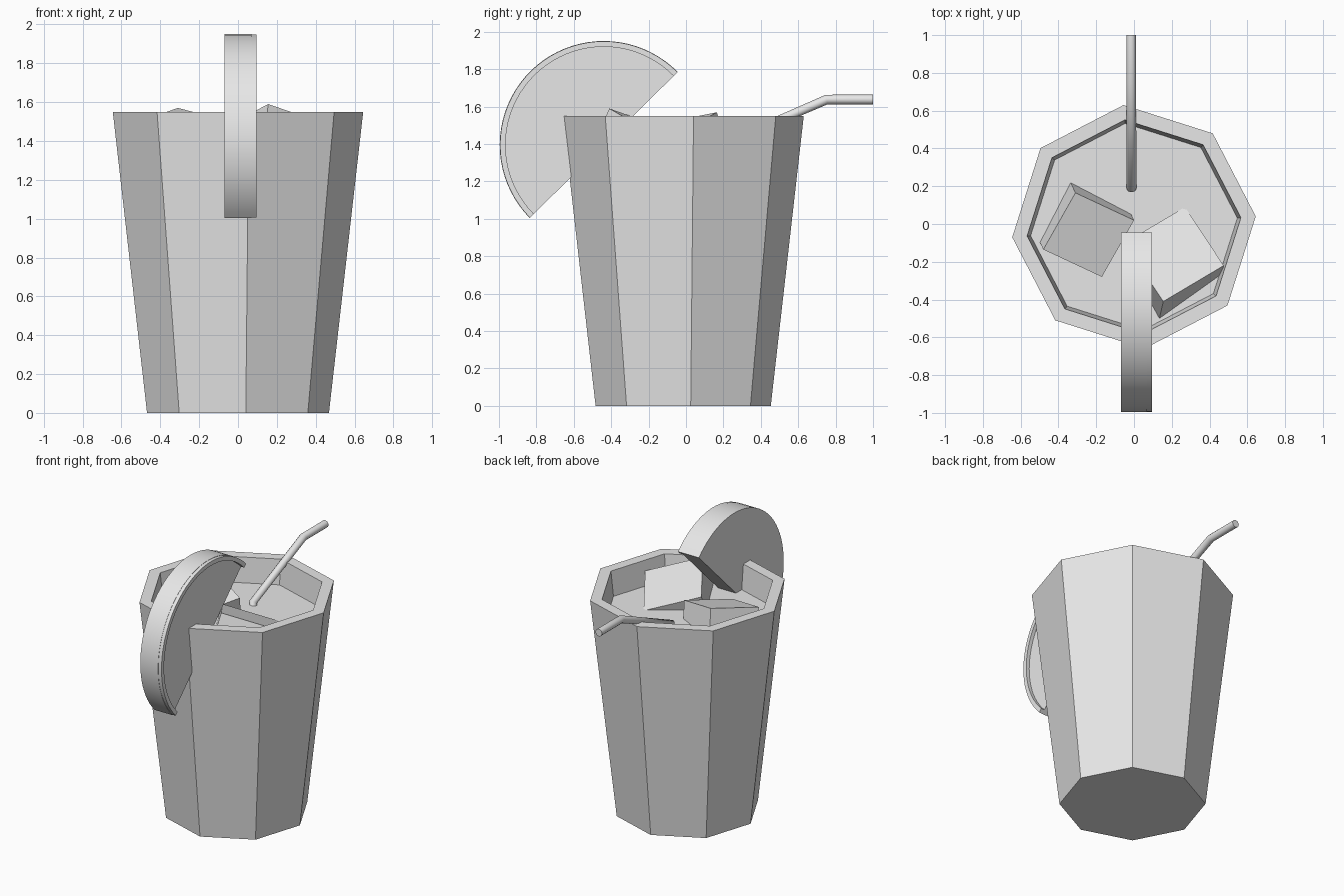
import bpy, bmesh, math
from mathutils import Vector

cube = bpy.data.objects.get("Cube")
if cube:
    bpy.data.objects.remove(cube, do_unlink=True)

grey = bpy.data.materials.new("plain_grey")
grey.use_nodes = True
grey.diffuse_color = (0.8, 0.8, 0.8, 1)
grey.node_tree.nodes["Principled BSDF"].inputs["Base Color"].default_value = grey.diffuse_color


def finish(bm, name, smooth=False):
    bmesh.ops.recalc_face_normals(bm, faces=bm.faces)
    mesh = bpy.data.meshes.new(name)
    bm.to_mesh(mesh)
    bm.free()
    obj = bpy.data.objects.new(name, mesh)
    bpy.context.collection.objects.link(obj)
    mesh.materials.append(grey)
    if smooth:
        bpy.ops.object.select_all(action='DESELECT')
        obj.select_set(True)
        bpy.context.view_layer.objects.active = obj
        bpy.ops.object.shade_smooth_by_angle(angle=math.radians(30))
    return obj


# Eight-sided tapered shapes, turned a little about the axis
SIDES, TURN, CENTRE_Y = 8, math.radians(4.9), -0.015


def ring(bm, radius, z):
    angles = [TURN + math.tau * i / SIDES for i in range(SIDES)]
    return [bm.verts.new((radius * math.cos(a), CENTRE_Y + radius * math.sin(a), z)) for a in angles]


def tapered(name, profile, close_end=True):
    bm = bmesh.new()
    rings = [ring(bm, r, z) for r, z in profile]
    bm.faces.new(rings[0])
    bm.faces.new(rings[-1])
    for low, high in zip(rings, rings[1:]):
        for i in range(SIDES):
            j = (i + 1) % SIDES
            bm.faces.new((low[i], low[j], high[j], high[i]))
    return finish(bm, name)


tapered("cup", [(0.47, 0), (0.647, 1.55), (0.568, 1.55), (0.41, 0.08)])
tapered("drink", [(0.412, 0.09), (0.55, 1.375)])


# Ice cubes, each from its highest corner and two top edges
def ice_cube(name, corner, edge_a, edge_b):
    a, b = Vector(edge_a), Vector(edge_b)
    down = a.cross(b).normalized() * a.length
    if down.z > 0:
        down.negate()
    bm = bmesh.new()
    bmesh.ops.create_cube(bm, size=1)
    middle = Vector(corner) + (a + b + down) / 2
    for v in bm.verts:
        v.co = middle + a * v.co.x + b * v.co.y + down * v.co.z
    finish(bm, name)


ice_cube("ice_cube_right", (-0.31, 0.165, 1.57), (0.31, -0.145, -0.08), (-0.17, -0.30, -0.06))
ice_cube("ice_cube_left", (0.155, -0.41, 1.59), (0.32, 0.19, -0.11), (-0.205, 0.31, -0.11))


# Half-round citrus slice: solid flesh and a thin raised rind
def half_round(name, outer, inner, x0, x1, steps=40):
    start = math.radians(44.6)
    arc = [start + math.pi * i / steps for i in range(steps + 1)]
    outline = [(outer, t) for t in arc]
    if inner:
        outline += [(inner, t) for t in reversed(arc)]
    bm = bmesh.new()
    verts = [bm.verts.new((x0, -0.44 + r * math.cos(t), 1.395 + r * math.sin(t))) for r, t in outline]
    face = bm.faces.new(verts)
    out = bmesh.ops.extrude_face_region(bm, geom=[face])
    moved = [g for g in out["geom"] if isinstance(g, bmesh.types.BMVert)]
    bmesh.ops.translate(bm, vec=(x1 - x0, 0, 0), verts=moved)
    finish(bm, name, smooth=True)


half_round("slice_flesh", 0.556, 0, -0.07, 0.07)
half_round("slice_rind", 0.554, 0.525, -0.06, 0.095)

# Bent drinking straw
path = [(-0.013, 0.19, 0.2), (-0.013, 0.19, 1.395), (-0.015, 0.752, 1.638), (-0.015, 1.0, 1.638)]
curve = bpy.data.curves.new("straw", 'CURVE')
curve.dimensions = '3D'
curve.bevel_depth = 0.026
curve.bevel_resolution = 4
curve.use_fill_caps = True
spline = curve.splines.new('POLY')
spline.points.add(len(path) - 1)
for point, co in zip(spline.points, path):
    point.co = (*co, 1)
spline.use_smooth = True
curve.materials.append(grey)
bpy.context.collection.objects.link(bpy.data.objects.new("straw", curve))
